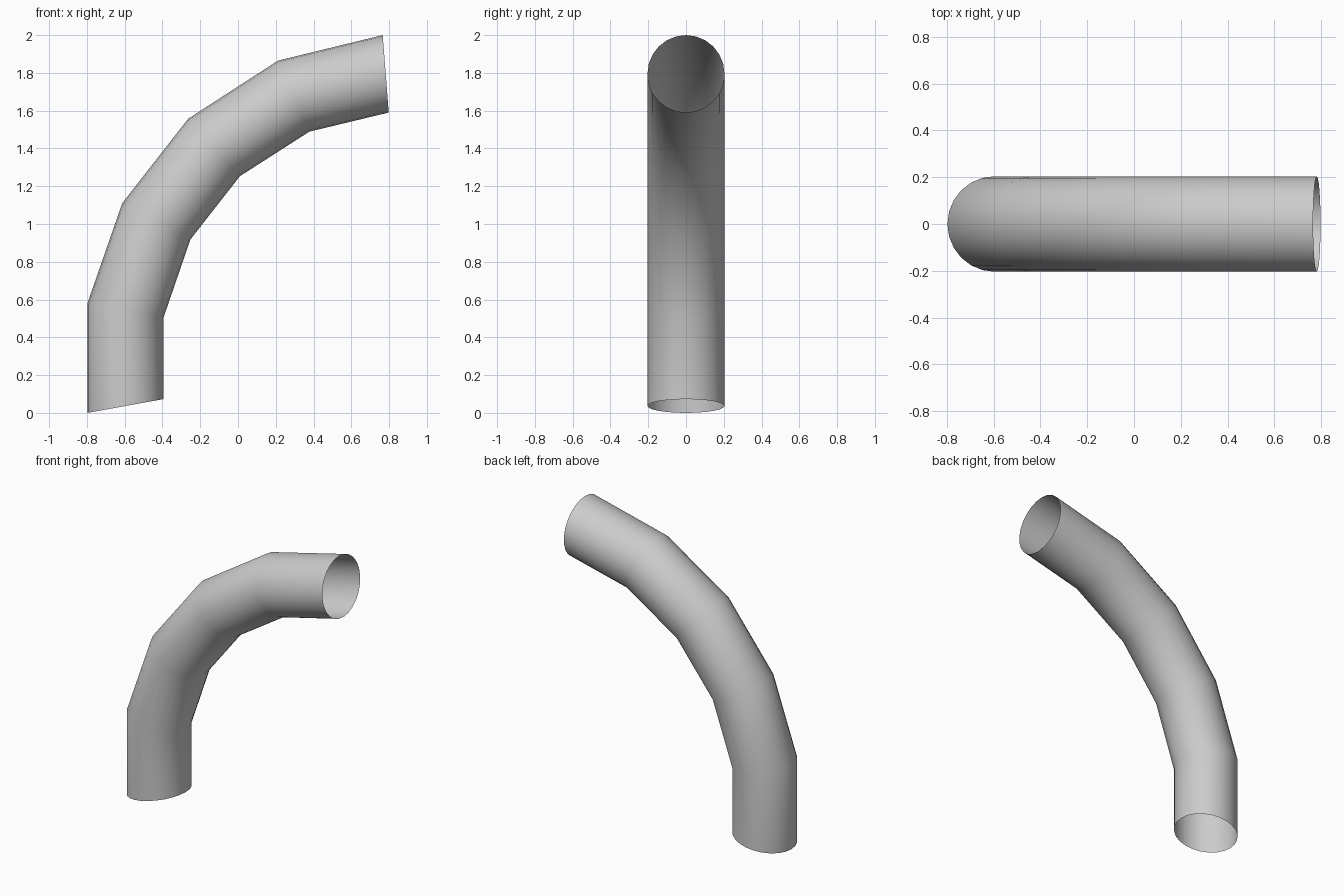
import bpy, bmesh, math
from mathutils import Vector

if "Cube" in bpy.data.objects:
    bpy.data.objects.remove(bpy.data.objects["Cube"])

SIDES = 24
HALF_WIDTH = 0.204

# Mitre rings along the bend: (outer x, outer z, inner x, inner z)
RINGS = [
    (-0.798, 0.0, -0.395, 0.073),
    (-0.798, 0.578, -0.395, 0.502),
    (-0.613, 1.11, -0.252, 0.918),
    (-0.264, 1.557, 0.01, 1.253),
    (0.212, 1.865, 0.378, 1.489),
    (0.766, 2.0, 0.798, 1.59),
]

# Open, single-walled bent pipe
bm = bmesh.new()
loops = []
for ox, oz, ix, iz in RINGS:
    outer, inner = Vector((ox, 0, oz)), Vector((ix, 0, iz))
    centre, arm = (outer + inner) / 2, (outer - inner) / 2
    ring = []
    for i in range(SIDES):
        a = 2 * math.pi * i / SIDES
        side = Vector((0, HALF_WIDTH * math.sin(a), 0))
        ring.append(bm.verts.new(centre + arm * math.cos(a) + side))
    loops.append(ring)

for low, high in zip(loops, loops[1:]):
    for i in range(SIDES):
        j = (i + 1) % SIDES
        face = bm.faces.new((low[i], high[i], high[j], low[j]))
        face.smooth = True

# Make normals point outwards
bm.normal_update()
first = bm.faces[:][0]
if first.normal.dot(Vector((-1, 0, 0))) < 0:
    bmesh.ops.reverse_faces(bm, faces=bm.faces[:])

mesh = bpy.data.meshes.new("bent_pipe")
bm.to_mesh(mesh)
bm.free()
pipe = bpy.data.objects.new("bent_pipe", mesh)
bpy.context.collection.objects.link(pipe)
